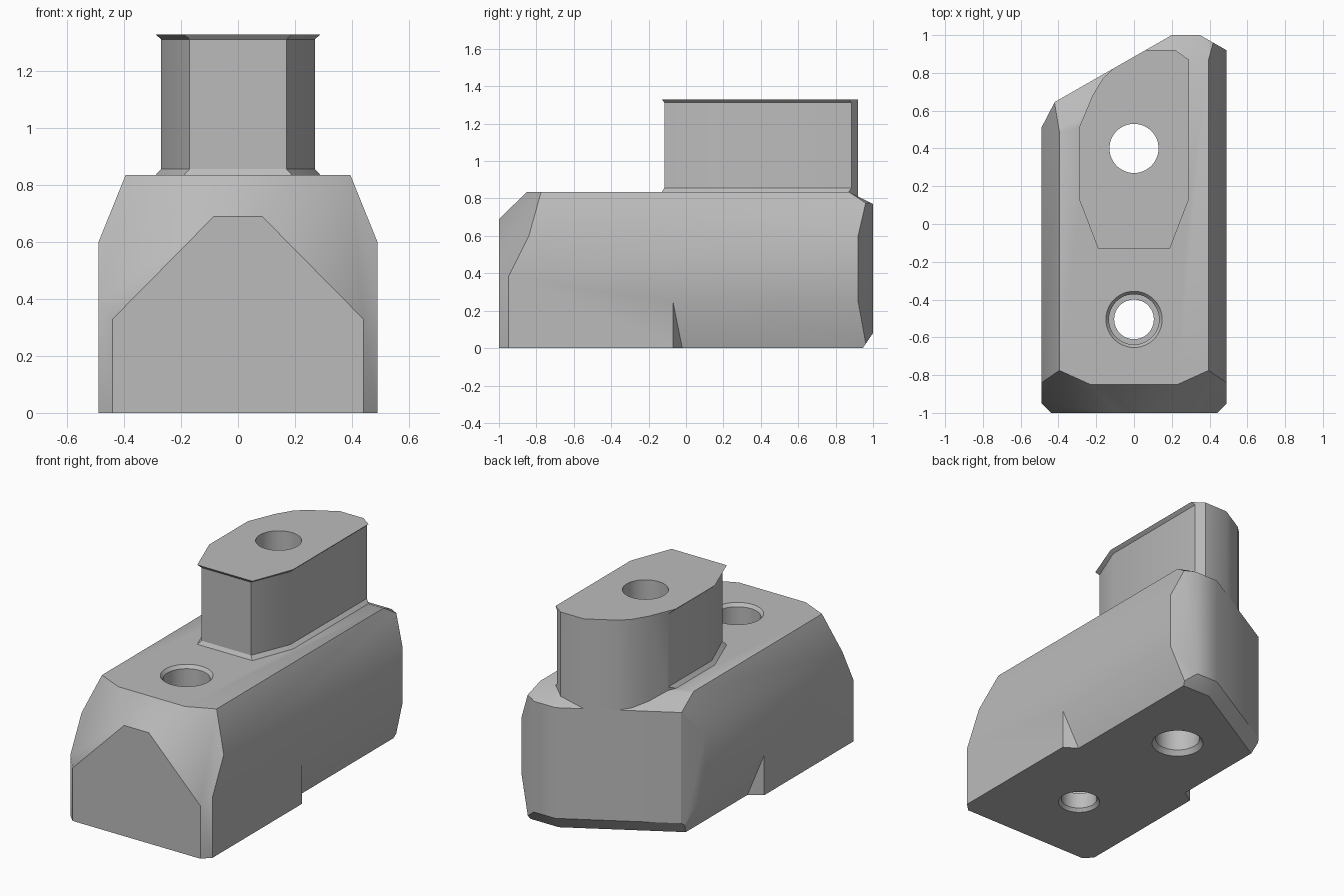
import bpy, bmesh, math
from mathutils import Vector

if "Cube" in bpy.data.objects:
    bpy.data.objects.remove(bpy.data.objects["Cube"], do_unlink=True)

steel = bpy.data.materials.new("plain_grey")
steel.use_nodes = True
GREY = (0.5, 0.5, 0.5, 1)
steel.diffuse_color = GREY
steel.node_tree.nodes["Principled BSDF"].inputs["Base Color"].default_value = GREY


def make(name, bm):
    bmesh.ops.recalc_face_normals(bm, faces=bm.faces)
    mesh = bpy.data.meshes.new(name)
    bm.to_mesh(mesh)
    bm.free()
    mesh.materials.append(steel)
    ob = bpy.data.objects.new(name, mesh)
    bpy.context.collection.objects.link(ob)
    return ob


def hull(points):
    bm = bmesh.new()
    for p in points:
        bm.verts.new(p)
    bmesh.ops.convex_hull(bm, input=bm.verts[:])
    bmesh.ops.dissolve_limit(bm, angle_limit=0.01, verts=bm.verts[:], edges=bm.edges[:])
    return bm


def loft(rings):
    bm = bmesh.new()
    loops = [[bm.verts.new(p) for p in ring] for ring in rings]
    for a, b in zip(loops, loops[1:]):
        for i in range(len(a)):
            j = (i + 1) % len(a)
            bm.faces.new((a[i], a[j], b[j], b[i]))
    bm.faces.new(loops[0][::-1])
    bm.faces.new(loops[-1])
    return bm


def cut(bm, point, normal):
    # Slice a solid by a plane, drop the outer side and cap it
    geom = bm.verts[:] + bm.edges[:] + bm.faces[:]
    res = bmesh.ops.bisect_plane(bm, geom=geom, dist=1e-5, plane_co=point,
                                 plane_no=Vector(normal).normalized(), clear_outer=True)
    edges = [e for e in res["geom_cut"] if isinstance(e, bmesh.types.BMEdge)]
    if edges:
        bmesh.ops.holes_fill(bm, edges=[e for e in edges if e.is_boundary], sides=0)


def wall_cut(bm, p, q):
    # Vertical cut through two plan points, taken anticlockwise
    n = Vector((q[1] - p[1], p[0] - q[0], 0)).normalized()
    cut(bm, (p[0], p[1], 0), n)
    return n


def boolean(target, tool, operation):
    mod = target.modifiers.new(operation.lower(), "BOOLEAN")
    mod.operation, mod.object, mod.solver = operation, tool, "EXACT"
    bpy.context.view_layer.objects.active = target
    bpy.ops.object.modifier_apply(modifier=mod.name)
    bpy.data.objects.remove(tool, do_unlink=True)


# Body: faceted nose and tapered shoulders, then the oblique rear end
half = [(.44, -1, 0), (.44, -1, .33), (.085, -1, .69), (.23, -.85, .835),
        (.395, -.775, .835), (.49, -.84, .6), (.49, -.95, .38), (.49, -.95, 0),
        (.49, 1.2, 0), (.49, 1.2, .6), (.395, 1.2, .835)]
bm = hull([(s * x, y, z) for x, y, z in half for s in (1, -1)])
rear = [(.49, .92), (.35, 1), (.2, 1), (-.36, .68), (-.42, .645), (-.49, .51)]
TOP = .835
walls = [(rear[0], rear[1], .09, .06, False), (rear[1], rear[2], .13, .065, True),
         (rear[2], rear[3], .148, .065, True), (rear[4], rear[5], .094, .06, False)]
normals = [wall_cut(bm, p, q) for p, q, *_ in walls]
for n, (p, q, depth, drop, has_foot) in zip(normals, walls):
    cut(bm, (*p, TOP - drop), n * drop + Vector((0, 0, depth)))
    if has_foot:
        cut(bm, (*p, .08), n * .08 - Vector((0, 0, .055)))
body = make("clamp_block", bm)

# Undercut along the lower rear flanks
for s in (1, -1):
    section = [(.394, -.05), (.49, .25), (.7, .25), (.7, -.05)]
    bm = loft([[(s * x, y, z) for x, z in section] for y in (-.4, 1.2)])
    bmesh.ops.recalc_face_normals(bm, faces=bm.faces)
    cut(bm, (s * .49, -.07, 0), (s * -.05, -.08, 0))
    boolean(body, make("undercut_tool", bm), "DIFFERENCE")


# Tower: flared at foot and top, with the rear clipped to a faceted curve
def tower_ring(z, flare):
    side = [(.27 + flare, 1.1), (.27 + flare, .13), (.17 + flare, -.115 - flare * .75)]
    return [(x, y, z) for x, y in side] + [(-x, y, z) for x, y in side[::-1]]


bm = loft([tower_ring(z, f) for z, f in
           ((.7, .02), (TOP, .02), (.857, 0), (1.312, 0), (1.33, .02))])
bmesh.ops.recalc_face_normals(bm, faces=bm.faces)
curve = [(.29, .87), (.22, .92), (.06, .92)]
for p, q in zip(curve, curve[1:]):
    wall_cut(bm, p, q)
wall_cut(bm, rear[2], rear[3])
curve = [(-.11, .823), (-.165, .77), (-.22, .68), (-.27, .56)]
for p, q in zip(curve, curve[1:]):
    wall_cut(bm, p, q)
boolean(body, make("tower", bm), "UNION")


# Bored holes with countersinks
def bore(y, profile, sides=48):
    turn = [math.tau * i / sides for i in range(sides)]
    bm = loft([[(r * math.cos(a), y + r * math.sin(a), z) for a in turn] for r, z in profile])
    boolean(body, make("bore_tool", bm), "DIFFERENCE")


bore(-.505, [(.13, -.01), (.105, .02), (.105, .12), (.133, .12),
             (.133, .815), (.153, .84)])
bore(.4, [(.158, -.01), (.13, .03), (.13, 1.4)])

# Smooth shading with crisp edges
for ob in bpy.context.selected_objects:
    ob.select_set(False)
body.select_set(True)
bpy.context.view_layer.objects.active = body
bpy.ops.object.shade_smooth_by_angle(angle=math.radians(31))
